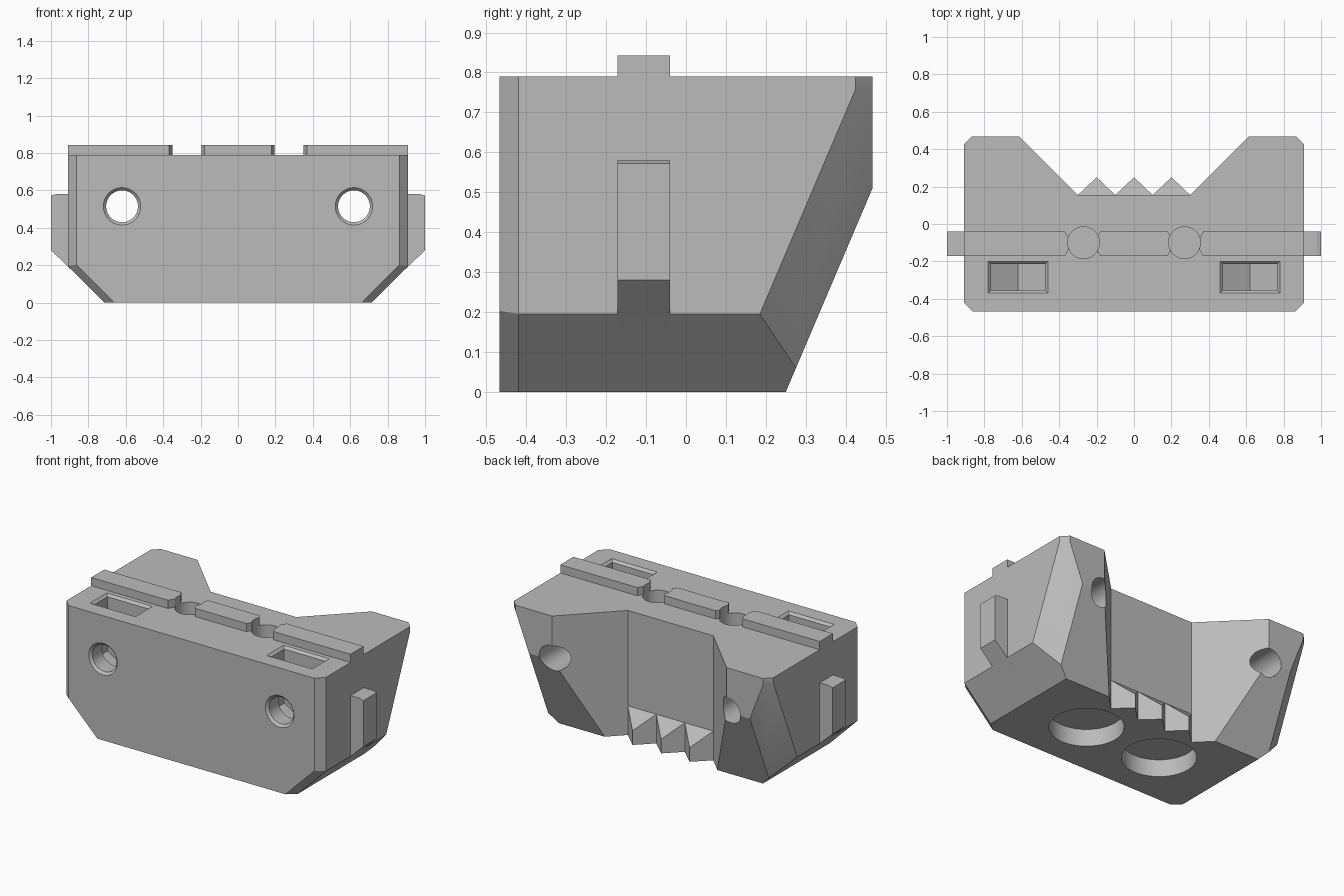
import bpy, bmesh, math
from mathutils import Matrix, Vector

if "Cube" in bpy.data.objects:
    bpy.data.objects.remove(bpy.data.objects["Cube"], do_unlink=True)

grey = bpy.data.materials.new("plain grey")
grey.use_nodes = True
colour = (0.5, 0.5, 0.5, 1)
grey.diffuse_color = colour
grey.node_tree.nodes["Principled BSDF"].inputs["Base Color"].default_value = colour


def make(name, bm):
    bmesh.ops.recalc_face_normals(bm, faces=bm.faces)
    mesh = bpy.data.meshes.new(name)
    bm.to_mesh(mesh)
    bm.free()
    mesh.materials.append(grey)
    obj = bpy.data.objects.new(name, mesh)
    bpy.context.collection.objects.link(obj)
    return obj


def prism(name, outline, low, high, axis="z"):
    """Extrude an outline: (x, y) along z, or (x, z) along y."""
    bm = bmesh.new()
    place = (lambda a, b, h: (a, b, h)) if axis == "z" else (lambda a, b, h: (a, h, b))
    face = bm.faces.new([bm.verts.new(place(a, b, low)) for a, b in outline])
    new = bmesh.ops.extrude_face_region(bm, geom=[face])["geom"]
    move = Vector(place(0, 0, high - low))
    bmesh.ops.translate(bm, verts=[v for v in new if isinstance(v, bmesh.types.BMVert)], vec=move)
    return make(name, bm)


def hull(name, points):
    bm = bmesh.new()
    for p in points:
        bm.verts.new(p)
    bmesh.ops.convex_hull(bm, input=bm.verts)
    bmesh.ops.dissolve_limit(bm, angle_limit=0.01, verts=bm.verts, edges=bm.edges)
    return make(name, bm)


def cylinder(name, centre, r1, r2, depth, along_y=False):
    bm = bmesh.new()
    turn = Matrix.Rotation(math.radians(-90), 4, "X") if along_y else Matrix()
    bmesh.ops.create_cone(bm, cap_ends=True, segments=64, radius1=r1, radius2=r2,
                          depth=depth, matrix=Matrix.Translation(centre) @ turn)
    return make(name, bm)


def cut(target, cutter):
    cutter.hide_render = True
    mod = target.modifiers.new("cut", "BOOLEAN")
    mod.operation, mod.solver, mod.object = "DIFFERENCE", "EXACT", cutter
    bpy.context.view_layer.objects.active = target
    bpy.ops.object.modifier_apply(modifier=mod.name)


def discard(objects):
    for obj in objects:
        bpy.data.objects.remove(obj, do_unlink=True)


# Body block: a box trimmed by planes
TOP, SIDE, BACK, FRONT, LEAN = 0.79, 0.91, 0.467, -0.467, 0.4257
bm = bmesh.new()
bmesh.ops.create_cube(bm, size=1)
for v in bm.verts:
    v.co = (v.co.x * 2 * SIDE, v.co.y * 2 * BACK, (v.co.z + 0.5) * TOP)


def trim(point, normal):
    cut_geom = bmesh.ops.bisect_plane(bm, geom=bm.verts[:] + bm.edges[:] + bm.faces[:], dist=1e-5,
                                      plane_co=point, plane_no=normal, clear_outer=True)["geom_cut"]
    bmesh.ops.contextual_create(bm, geom=[e for e in cut_geom if isinstance(e, bmesh.types.BMEdge)])


trim((0, 0.25, 0), (0, 1, -LEAN))                       # leaning back
for s in (-1, 1):
    low_corner = Vector((s * 0.715, -0.42, 0))
    trim(low_corner, (s, 0, -1))                        # lower side slope
    trim((s * SIDE, -0.42, 0), (s, -1, 0))              # front upright edge
    edge = Vector((s, 0, 1))
    across = Vector((s * 0.66, FRONT, 0)) - low_corner
    trim(low_corner, edge.cross(across) * s)            # front lower edge
    trim((s * SIDE, 0.425, 0.76), (s, 1, 0))            # back upright edge
    trim((s * SIDE, 0.185, 0.195), (s, 0.915, -0.915 * LEAN))  # back leaning edge
body = make("body", bm)

# Tapered opening in the back
cutters = [prism("opening_cutter", [(-0.3, 0.155), (0.3, 0.155), (0.745, 0.6), (-0.745, 0.6)],
                 -0.1, 1)]
for s in (-1, 1):
    x, z = s * 0.62, 0.515
    # Bolt hole with countersunk mouth
    cutters.append(cylinder("bolt_hole_cutter", (x, 0, z), 0.085, 0.085, 1.4, True))
    cutters.append(cylinder("countersink_cutter", (x, FRONT, z), 0.115, 0.085, 0.03, True))
    # Nut slot with pointed floor and bevelled lip
    half = 0.145
    rise = half / math.sqrt(3)
    cutters.append(prism("nut_slot_cutter", [(x, z - 2 * rise), (x + half, z - rise),
                         (x + half, 1), (x - half, 1), (x - half, z - rise)], -0.355, -0.215, "y"))
    cutters.append(hull("slot_lip_cutter", [(x + i * (half + g), -0.285 + j * (0.07 + g), TOP + h)
                        for i in (-1, 1) for j in (-1, 1) for g, h in ((0, -0.015), (0.03, 0.015))]))
    # Round pocket underneath
    cutters.append(cylinder("pocket_cutter", (s * 0.27, -0.1, 0), 0.215, 0.215, 0.22))
bores = [cylinder("bore_cutter", (s * 0.27, -0.1, 0.85), 0.085, 0.085, 0.3) for s in (-1, 1)]

# Top rail in three pieces with pointed ends
Y0, Y1 = -0.172, -0.04
rails = [prism("centre_rail", [(-0.18, Y0), (0.18, Y0), (0.2, -0.135), (0.2, -0.075),
               (0.18, Y1), (-0.18, Y1), (-0.2, -0.075), (-0.2, -0.135)], TOP - 0.01, 0.842)]
for s, side in ((1, "left"), (-1, "right")):
    rails.append(prism(side + "_rail", [(s * a, b) for a, b in
                 [(0.37, Y0), (SIDE, Y0), (SIDE, Y1), (0.37, Y1), (0.35, -0.075), (0.35, -0.135)]],
                 TOP - 0.01, 0.842))
    # Side key with sloped foot
    prism(side + "_key", [(s * a, b) for a, b in
          [(0.88, 0.165), (1, 0.28), (1, 0.572), (0.975, 0.58), (0.88, 0.58)]], Y0, Y1, "y")

for cutter in cutters + bores:
    cut(body, cutter)
for rail in rails:
    for bore in bores:
        cut(rail, bore)
discard(cutters + bores)

# Gripping teeth at the foot of the opening
for i, name in enumerate(("right_tooth", "centre_tooth", "left_tooth")):
    x = (i - 1) * 0.2
    hull(name, [(x + d, y, z) for d, y, top in ((-0.1, 0.155, 0.185), (0.1, 0.155, 0.185),
                (0, 0.25, 0.09)) for z in (0, top)])

# Smooth the round walls, keep edges crisp
bpy.ops.object.select_all(action="DESELECT")
for obj in [body] + rails:
    obj.select_set(True)
bpy.context.view_layer.objects.active = body
bpy.ops.object.shade_smooth_by_angle(angle=math.radians(20))
